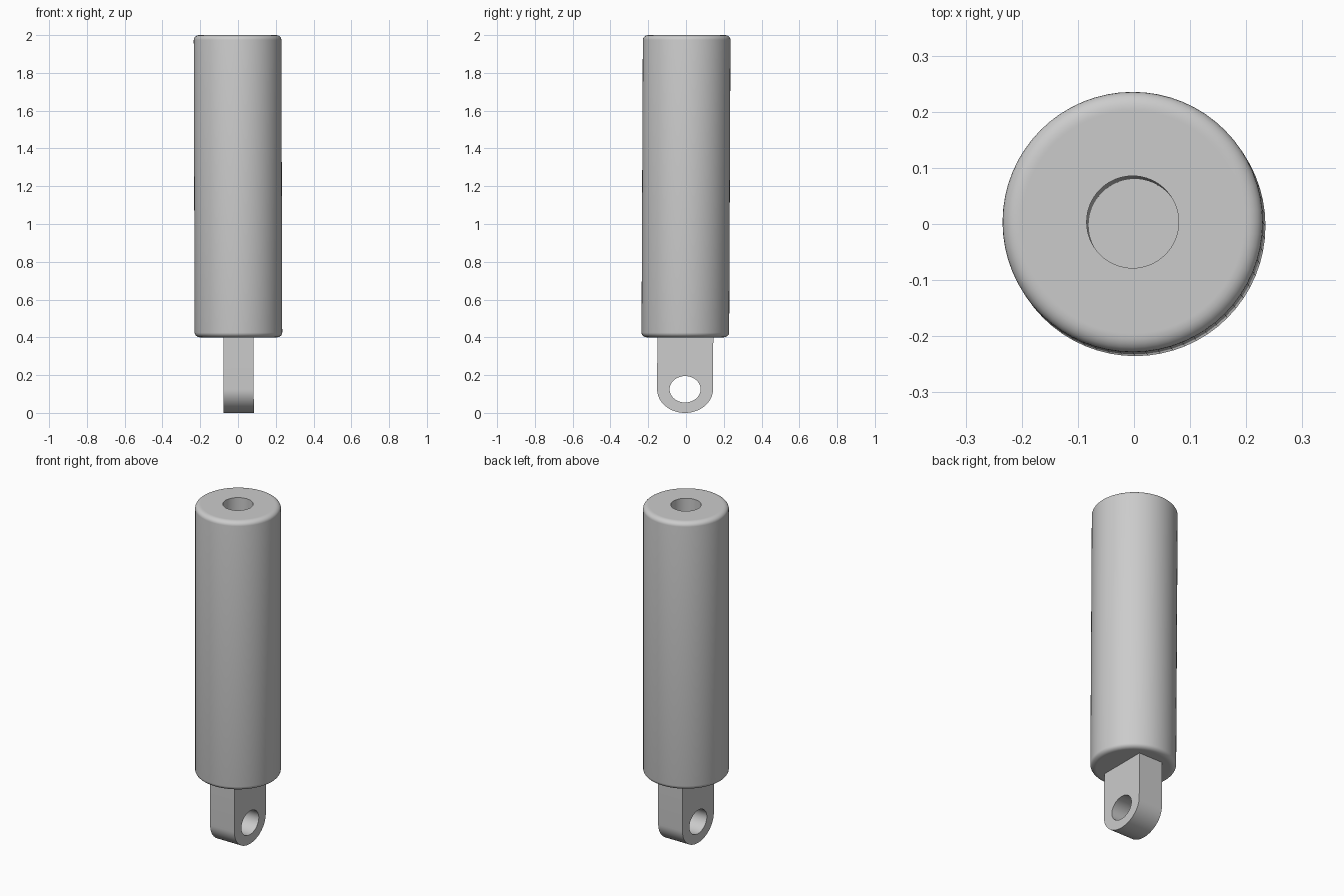
import bpy, bmesh
from math import sin, cos, pi, radians
from mathutils import Matrix, Vector

cube = bpy.data.objects.get("Cube")
if cube:
    bpy.data.objects.remove(cube, do_unlink=True)

steel = bpy.data.materials.new("grey_steel")
steel.use_nodes = True
GREY = (0.6, 0.6, 0.6, 1)
steel.diffuse_color = GREY
steel.node_tree.nodes["Principled BSDF"].inputs["Base Color"].default_value = GREY

# Slight lean of the whole part: x and y drift with height
LEAN = Matrix.Identity(4)
LEAN[0][2], LEAN[1][2] = -0.003, 0.0045
LEAN[0][3], LEAN[1][3] = 0.0036, -0.0054


def finish(name, bm):
    bmesh.ops.remove_doubles(bm, verts=bm.verts, dist=1e-5)
    bmesh.ops.recalc_face_normals(bm, faces=bm.faces)
    bm.transform(LEAN)
    mesh = bpy.data.meshes.new(name)
    bm.to_mesh(mesh)
    bm.free()
    mesh.materials.append(steel)
    obj = bpy.data.objects.new(name, mesh)
    bpy.context.collection.objects.link(obj)
    bpy.ops.object.select_all(action="DESELECT")
    obj.select_set(True)
    bpy.context.view_layer.objects.active = obj
    bpy.ops.object.shade_smooth_by_angle(angle=radians(30))
    return obj


# Barrel: rounded rims and a blind bore from the top, turned about z
R, BORE, LOW, HIGH, DEPTH = 0.232, 0.082, 0.4, 2.0, 1.2
RX, RZ, STEPS = 0.03, 0.025, 6


def rim(z, side):
    return [(R - RX + RX * sin(a), z + side * RZ * (cos(a) - 1))
            for a in (pi / 2 * i / STEPS for i in range(STEPS + 1))]


profile = [(0, LOW), (R - RX - 0.004, LOW)]
profile += rim(LOW, -1)
profile += rim(HIGH, 1)[::-1]
profile += [(R - RX - 0.004, HIGH), (BORE, HIGH), (BORE, HIGH - DEPTH), (0, HIGH - DEPTH)]

bm = bmesh.new()
verts = [bm.verts.new((r, 0, z)) for r, z in profile]
edges = [bm.edges.new(pair) for pair in zip(verts, verts[1:])]
bmesh.ops.spin(bm, geom=verts + edges, cent=(0, 0, 0), axis=(0, 0, 1),
               angle=2 * pi, steps=64, use_merge=True)
finish("barrel", bm)

# Mounting lug: rounded tongue with a cross hole
HALF, EYE_Z, EYE_W, EYE_H, THICK = 0.148, 0.125, 0.082, 0.07, 0.16
N = 48


def loop(bm, points):
    vs = [bm.verts.new((-THICK / 2, y, z)) for y, z in points]
    return [bm.edges.new((v, vs[i - 1])) for i, v in enumerate(vs)]


outline = [(-HALF, LOW + 0.01)]
outline += [(-HALF * cos(pi * i / 32), EYE_Z - EYE_Z * sin(pi * i / 32)) for i in range(33)]
outline += [(HALF, LOW + 0.01)]
hole = [(EYE_W * cos(2 * pi * i / N), EYE_Z + EYE_H * sin(2 * pi * i / N)) for i in range(N)]

bm = bmesh.new()
wires = loop(bm, outline) + loop(bm, hole)
bmesh.ops.triangle_fill(bm, edges=wires, use_beauty=True, normal=(1, 0, 0))
ext = bmesh.ops.extrude_face_region(bm, geom=bm.faces[:], use_keep_orig=True)
moved = [g for g in ext["geom"] if isinstance(g, bmesh.types.BMVert)]
bmesh.ops.translate(bm, verts=moved, vec=Vector((THICK, 0, 0)))
finish("mounting_lug", bm)
